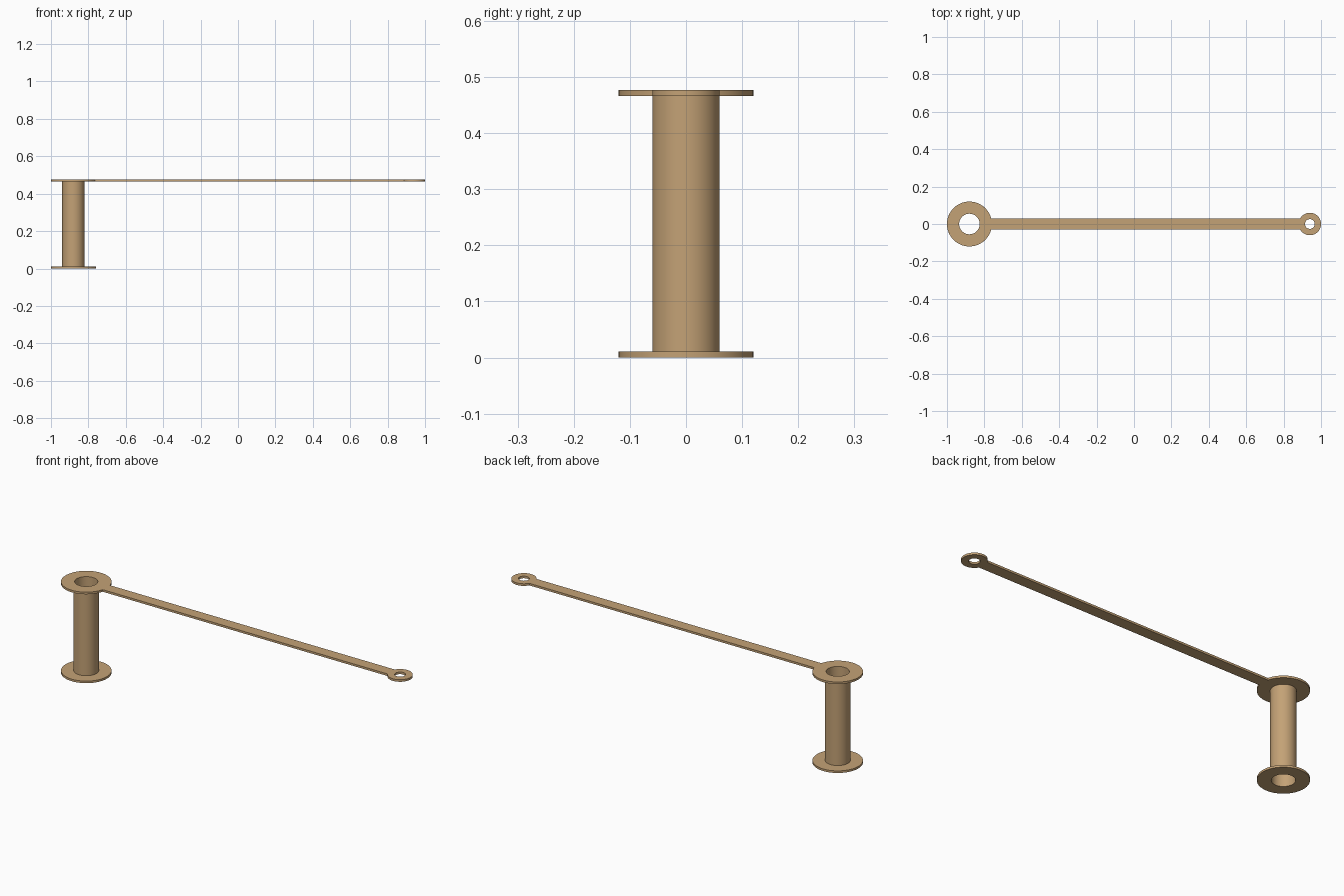
import bpy, bmesh
from math import sin, cos, pi, asin

if "Cube" in bpy.data.objects:
    bpy.data.objects.remove(bpy.data.objects["Cube"])

SPOOL_X, TIP_X = -0.88, 0.94
FLANGE_R, TUBE_R, BORE_R = 0.12, 0.06, 0.055
TIP_R, TIP_HOLE_R, ARM_HALF = 0.06, 0.026, 0.03
HEIGHT, THICK = 0.477, 0.011

wood = bpy.data.materials.new("tan")
wood.diffuse_color = (0.55, 0.36, 0.18, 1)
wood.use_nodes = True
wood.node_tree.nodes["Principled BSDF"].inputs["Base Color"].default_value = wood.diffuse_color


def arc(x, r, a0, a1, n):
    return [(x + r * cos(a0 + (a1 - a0) * i / n), r * sin(a0 + (a1 - a0) * i / n))
            for i in range(n + 1)]


def circle(x, r, n=64):
    return arc(x, r, 0, 2 * pi, n)[:-1]


def plate(name, loops, z0, z1):
    """Extrude an outline with holes between two heights."""
    curve = bpy.data.curves.new(name, 'CURVE')
    curve.dimensions = '2D'
    curve.fill_mode = 'BOTH'
    curve.extrude = (z1 - z0) / 2
    for loop in loops:
        spline = curve.splines.new('POLY')
        spline.points.add(len(loop) - 1)
        for p, (x, y) in zip(spline.points, loop):
            p.co = (x, y, 0, 1)
        spline.use_cyclic_u = True
    temp = bpy.data.objects.new(name + "_outline", curve)
    bpy.context.collection.objects.link(temp)
    bpy.context.view_layer.update()
    mesh = bpy.data.meshes.new_from_object(
        temp.evaluated_get(bpy.context.evaluated_depsgraph_get()))
    bpy.data.objects.remove(temp)

    # Weld caps to walls
    bm = bmesh.new()
    bm.from_mesh(mesh)
    bmesh.ops.remove_doubles(bm, verts=bm.verts, dist=1e-5)
    bmesh.ops.translate(bm, verts=bm.verts, vec=(0, 0, (z0 + z1) / 2))
    bmesh.ops.recalc_face_normals(bm, faces=bm.faces)
    bm.to_mesh(mesh)
    bm.free()
    mesh.materials.clear()
    mesh.materials.append(wood)
    obj = bpy.data.objects.new(name, mesh)
    bpy.context.collection.objects.link(obj)
    bpy.ops.object.select_all(action='DESELECT')
    obj.select_set(True)
    bpy.context.view_layer.objects.active = obj
    bpy.ops.object.shade_smooth_by_angle(angle=pi / 6)
    return obj


# Base flange and hollow post
bore = circle(SPOOL_X, BORE_R)
plate("base_flange", [circle(SPOOL_X, FLANGE_R), bore], 0, THICK)
plate("post_tube", [circle(SPOOL_X, TUBE_R), bore], THICK, HEIGHT - THICK)

# Top flange, arm and end eyelet as one plate
a = asin(ARM_HALF / FLANGE_R)
b = pi - asin(ARM_HALF / TIP_R)
outline = arc(SPOOL_X, FLANGE_R, a, 2 * pi - a, 60) + arc(TIP_X, TIP_R, -b, b, 54)
plate("top_arm", [outline, bore, circle(TIP_X, TIP_HOLE_R)], HEIGHT - THICK, HEIGHT)
